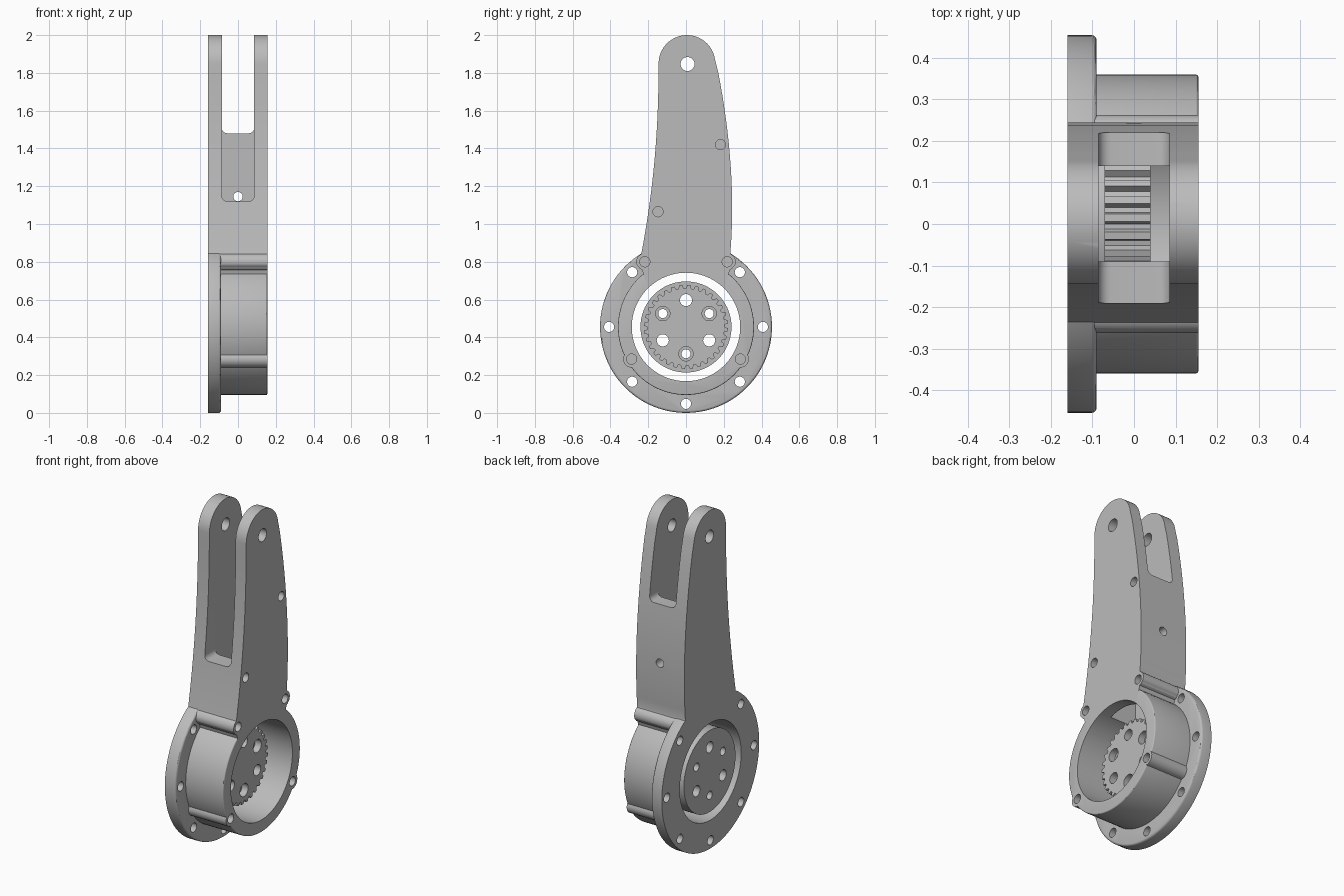
import bpy
import bmesh
import math
from mathutils import Matrix, Vector
from mathutils.geometry import interpolate_bezier

if "Cube" in bpy.data.objects:
    bpy.data.objects.remove(bpy.data.objects["Cube"], do_unlink=True)

# One plain grey for everything
grey = bpy.data.materials.new("plain grey")
grey.use_nodes = True
COLOUR = (0.5, 0.5, 0.5, 1)
grey.diffuse_color = COLOUR
grey.node_tree.nodes["Principled BSDF"].inputs["Base Color"].default_value = COLOUR

HUB = 0.455                      # height of the hub axis
BACK, STEP, FACE = -0.16, -0.09, 0.155   # main planes along x


def arc(y, z, r, a0=0, a1=360, n=24):
    full = a1 - a0 == 360
    steps = n if full else n + 1
    angles = [math.radians(a0 + (a1 - a0) * i / n) for i in range(steps)]
    return [(y + r * math.cos(a), z + r * math.sin(a)) for a in angles]


def solid(name, profiles, x0, x1, rim=0, along_y=False):
    """Extrude closed (y, z) profiles from x0 to x1; rim rounds the x1 edge."""
    bm = bmesh.new()
    for pts in profiles:
        base = [bm.verts.new((x0, y, z)) for y, z in pts]
        face = bm.faces.new(base)
        ext = bmesh.ops.extrude_face_region(bm, geom=[face])["geom"]
        moved = [v for v in ext if isinstance(v, bmesh.types.BMVert)]
        bmesh.ops.translate(bm, verts=moved, vec=(x1 - x0, 0, 0))
    if rim:
        edges = [e for e in bm.edges if all(abs(v.co.x - x1) < 1e-5 for v in e.verts)]
        bmesh.ops.bevel(bm, geom=edges, offset=rim, segments=3, profile=0.5, affect='EDGES')
    if along_y:
        bm.transform(Matrix.Rotation(math.pi / 2, 4, 'Z'))
    bmesh.ops.recalc_face_normals(bm, faces=bm.faces)
    mesh = bpy.data.meshes.new(name)
    bm.to_mesh(mesh)
    bm.free()
    obj = bpy.data.objects.new(name, mesh)
    bpy.context.collection.objects.link(obj)
    return obj


def combine(obj, other, operation):
    """Apply a boolean and discard the second object."""
    mod = obj.modifiers.new("boolean", 'BOOLEAN')
    mod.operation, mod.solver, mod.object = operation, 'EXACT', other
    deps = bpy.context.evaluated_depsgraph_get()
    mesh = bpy.data.meshes.new_from_object(obj.evaluated_get(deps))
    obj.modifiers.clear()
    obj.data = mesh
    bpy.data.objects.remove(other, do_unlink=True)


def cut(obj, profiles, x0, x1, along_y=False):
    combine(obj, solid("cutter", profiles, x0, x1, along_y=along_y), 'DIFFERENCE')


def slot(bottom, top, half=0.086, r=0.03):
    """Slot outline with rounded lower corners."""
    return (arc(-half + r, bottom + r, r, 180, 270, 6)
            + arc(half - r, bottom + r, r, 270, 360, 6) + [(half, top), (-half, top)])


def curve(*pts):
    return [(p.x, p.y) for p in interpolate_bezier(*[Vector(p) for p in pts], 18)]


def holes(points, r):
    return [arc(y, z, r) for y, z in points]


# Forked arm: curved sides and a round tip
outline = (curve((-0.235, 0.85), (-0.17, 1.2), (-0.145, 1.5), (-0.145, 1.85))[:-1]
           + arc(0.005, 1.85, 0.15, 180, 8, 24)
           + curve((0.157, 1.87), (0.235, 1.5), (0.26, 1.15), (0.235, 0.85))[1:]
           + [(0.245, 0.8), (0.2, 0.65), (-0.2, 0.65), (-0.245, 0.8)])
body = solid("arm_and_housing", [outline], BACK, FACE)

# Mounting flange, housing drum and screw ears
flange = solid("flange", [arc(0, HUB, HUB, n=96)], BACK, STEP, rim=0.012)
combine(body, flange, 'UNION')
drum = solid("drum", [arc(0, HUB, 0.36, n=96)], BACK + 0.02, FACE, rim=0.006)
combine(body, drum, 'UNION')
ears = [(s * y, z) for s in (-1, 1) for y, z in ((0.218, 0.8), (0.288, 0.285))]
combine(body, solid("ears", holes(ears, 0.045), BACK + 0.03, FACE), 'UNION')

# Screw head clearances, hub bore and hollow arm
corners = [(s * 0.285, HUB + t * 0.29) for s in (-1, 1) for t in (-1, 1)]
cut(body, holes(corners, 0.044), STEP, 0.3)
cut(body, [arc(0, HUB, 0.287, n=96)], -0.3, 0.3)
cut(body, [[(-0.086, 0.6), (0.086, 0.6), (0.086, 1.6), (-0.086, 1.6)]], -0.09, 0.14, along_y=True)

# Fork slot: deeper at the front than at the back, plus a cable hole
cut(body, [slot(1.12, 2.3)], -0.5, 0.05, along_y=True)
cut(body, [slot(1.48, 2.3)], -0.05, 0.5, along_y=True)
cut(body, holes([(0, 1.145)], 0.025), 0.1, 0.5, along_y=True)

# Through holes, then blind screw holes in the right-hand face
bolts = corners + [(-0.407, HUB), (0.407, HUB), (0, HUB - 0.407)]
cut(body, holes(bolts, 0.027) + holes([(0.008, 1.847)], 0.037), -0.3, 0.3)
blind = ears + [(-0.148, 1.065), (0.183, 1.42)]
cut(body, holes(blind, 0.027), FACE - 0.06, 0.3)

# Output gear: round disc with a toothed boss
gear = solid("output_gear", [arc(0, HUB, 0.241, n=72)], BACK + 0.005, -0.07)
TEETH = 32
teeth = []
for i in range(TEETH):
    for offset, r in ((0, 0.204), (0.3, 0.204), (0.45, 0.222), (0.85, 0.222)):
        a = math.tau * (i + offset) / TEETH
        teeth.append((r * math.cos(a), HUB + r * math.sin(a)))
combine(gear, solid("teeth", [teeth], -0.1, 0.04), 'UNION')

# Six holes on a circle, every second one counterbored
ring = arc(0, HUB, 0.142, 30, 390, 6)
cut(gear, holes(ring[1::2], 0.032) + holes(ring[::2], 0.024), -0.3, 0.3)
cut(gear, holes(ring[::2], 0.038), 0, 0.3)

for obj in (body, gear):
    obj.data.materials.clear()
    obj.data.materials.append(grey)
    for face in obj.data.polygons:
        face.material_index = 0
    bpy.ops.object.select_all(action='DESELECT')
    obj.select_set(True)
    bpy.context.view_layer.objects.active = obj
    bpy.ops.object.shade_smooth_by_angle(angle=math.radians(30))
